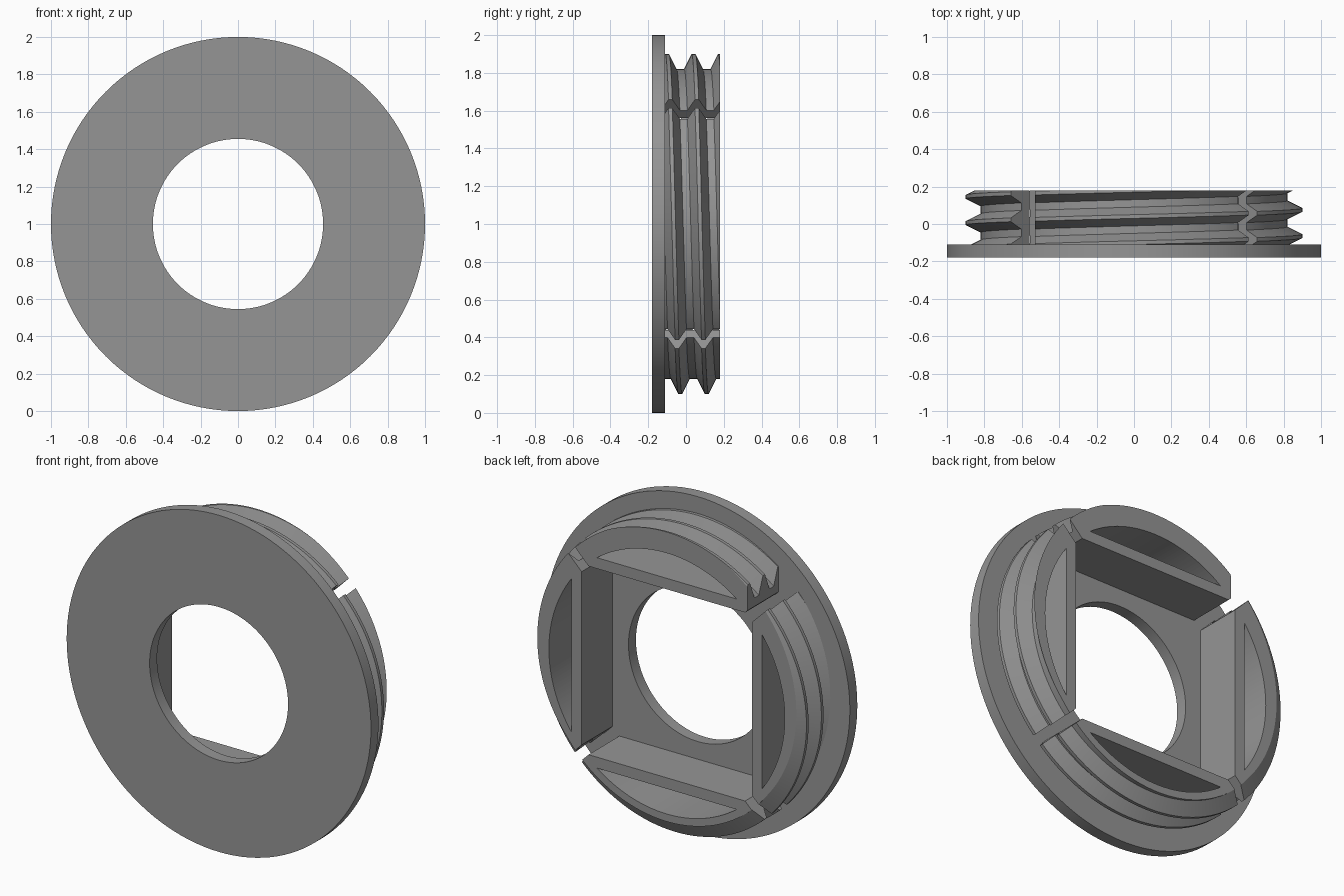
import bpy, bmesh, math
from mathutils import Vector

if "Cube" in bpy.data.objects:
    bpy.data.objects.remove(bpy.data.objects["Cube"])

FRONT, STEP, BACK = -0.18, -0.11, 0.18      # flange front, flange back, rear face
CREST, ROOT, PITCH = 0.90, 0.82, 0.14       # thread
FLAT, SLOT = 0.56, 0.032                    # inner flat distance, half slot width
POCKET_FLAT, POCKET_R = 0.625, 0.775

grey = bpy.data.materials.new("grey")
grey.diffuse_color = (0.30, 0.30, 0.30, 1)
grey.use_nodes = True
grey.node_tree.nodes["Principled BSDF"].inputs["Base Color"].default_value = grey.diffuse_color


def finish(bm, name):
    bmesh.ops.recalc_face_normals(bm, faces=bm.faces)
    me = bpy.data.meshes.new(name)
    bm.to_mesh(me)
    bm.free()
    me.materials.append(grey)
    ob = bpy.data.objects.new(name, me)
    bpy.context.collection.objects.link(ob)
    return ob


def smooth(ob):
    bpy.ops.object.select_all(action='DESELECT')
    ob.select_set(True)
    bpy.context.view_layer.objects.active = ob
    bpy.ops.object.shade_smooth_by_angle(angle=math.radians(25))


def polar(r, a, y):
    # angle runs from the top towards +x
    return Vector((r * math.sin(a), y, 1 + r * math.cos(a)))


def local(u, v, c, y):
    # u along the flat, v outwards, for the segment centred on angle c
    return Vector((u * math.cos(c) + v * math.sin(c), y,
                   1 + v * math.cos(c) - u * math.sin(c)))


def bridge(bm, rings, closed):
    n = len(rings)
    for i in range(n if closed else n - 1):
        a, b = rings[i], rings[(i + 1) % n]
        for j in range(len(a)):
            k = (j + 1) % len(a)
            bm.faces.new((a[j], a[k], b[k], b[j]))


# Flange: flat ring
bm = bmesh.new()
N = 128
section = [(0.455, FRONT), (1.0, FRONT), (1.0, STEP), (0.455, STEP)]
bridge(bm, [[bm.verts.new(polar(r, 2 * math.pi * i / N, y)) for r, y in section]
            for i in range(N)], True)
smooth(finish(bm, "flange"))


def thread_radius(y, a):
    # trapezoid profile: narrow crest, straight flank, flat root
    d = (y - 0.04 - PITCH * a / (2 * math.pi)) / PITCH
    d = abs(d - round(d)) * PITCH
    return CREST - (CREST - ROOT) * min(max((d - 0.01) / 0.04, 0), 1)


def thread_section(a):
    # profile corners for one angle, clamped between flange and rear face
    pts = []
    for k in range(-4, 4):
        for off in (-0.05, -0.01, 0.01, 0.05):
            y = 0.04 + PITCH * (a / (2 * math.pi) + k) + off
            y = min(max(y, STEP), BACK)
            pts.append((thread_radius(y, a), y))
    return pts


def pocket_cutter(c):
    bm = bmesh.new()
    half = math.acos(POCKET_FLAT / POCKET_R)
    rings = []
    for y in (STEP - 0.05, BACK + 0.05):
        rings.append([bm.verts.new(polar(POCKET_R, c - half + 2 * half * i / 32, y))
                      for i in range(33)])
    bridge(bm, rings, False)
    for ring in rings:
        bm.faces.new(ring)
    return finish(bm, "pocket_cutter")


def segment(c, name, clip_x=None):
    bm = bmesh.new()
    rings, steps = [], 40
    u_end = FLAT - SLOT * math.sqrt(2)
    for i in range(steps + 1):
        t = 2 * i / steps - 1
        ring = [local(t * u_end, FLAT, c, STEP)]
        for r, y in thread_section(c + t * math.pi / 4):
            ring.append(polar(r, c + t * (math.pi / 4 - math.asin(SLOT / r)), y))
        ring.append(local(t * u_end, FLAT, c, BACK))
        rings.append([bm.verts.new(p) for p in ring])
    bridge(bm, rings, False)
    bm.faces.new(rings[0])
    bm.faces.new(rings[-1])
    bmesh.ops.remove_doubles(bm, verts=bm.verts, dist=1e-5)
    bmesh.ops.dissolve_degenerate(bm, edges=bm.edges, dist=1e-5)
    if clip_x is not None:                   # squared-off end
        bmesh.ops.bisect_plane(bm, geom=bm.verts[:] + bm.edges[:] + bm.faces[:],
                               plane_co=(clip_x, 0, 0), plane_no=(1, 0, 0),
                               clear_inner=True)
        bmesh.ops.holes_fill(bm, edges=[e for e in bm.edges if e.is_boundary], sides=0)
    bmesh.ops.triangulate(bm, faces=[f for f in bm.faces if len(f.verts) > 4])
    ob = finish(bm, name)

    # Crescent pocket open to the rear
    cutter = pocket_cutter(c)
    mod = ob.modifiers.new("pocket", 'BOOLEAN')
    mod.operation, mod.solver, mod.object = 'DIFFERENCE', 'EXACT', cutter
    bpy.ops.object.select_all(action='DESELECT')
    ob.select_set(True)
    bpy.context.view_layer.objects.active = ob
    bpy.ops.object.modifier_apply(modifier=mod.name)
    bpy.data.objects.remove(cutter)
    smooth(ob)


# Four threaded segments around the opening
segment(0, "top_segment", clip_x=-0.53)
segment(math.pi / 2, "right_segment")
segment(math.pi, "bottom_segment")
segment(3 * math.pi / 2, "left_segment")
